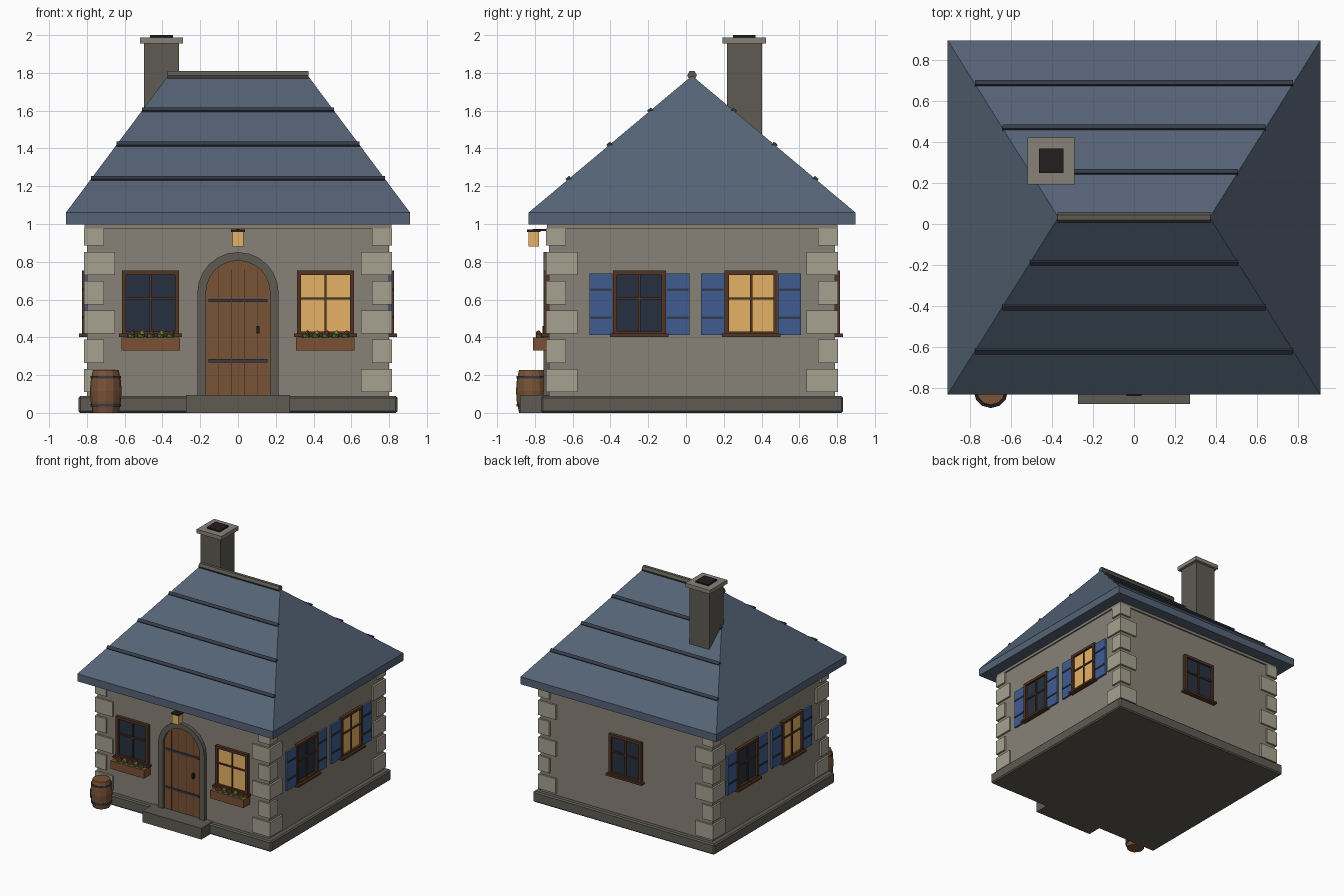
import bpy, bmesh, math
from mathutils import Matrix, Vector

if "Cube" in bpy.data.objects:
    bpy.data.objects.remove(bpy.data.objects["Cube"])

COL = dict(wall=(.25, .225, .185), stone=(.11, .105, .085), quoin=(.38, .36, .28),
           roof=(.09, .125, .18), trim=(.035, .045, .065), door=(.19, .085, .035),
           frame=(.085, .035, .018), glass=(.02, .03, .05), lit=(.78, .45, .13),
           shutter=(.05, .11, .28), dark=(.015, .013, .013), leaf=(.05, .16, .04),
           red=(.5, .04, .03), yellow=(.7, .45, .06), box=(.2, .08, .035))
MATS = {}
for key, rgb in COL.items():
    MATS[key] = bpy.data.materials.new(key)
    MATS[key].diffuse_color = (*rgb, 1)

CY = 0.032  # centre line of the house in y


def finish(name, bm, mat, M=Matrix()):
    bm.transform(M)
    bmesh.ops.recalc_face_normals(bm, faces=bm.faces)
    me = bpy.data.meshes.new(name)
    bm.to_mesh(me)
    bm.free()
    me.materials.append(MATS[mat])
    ob = bpy.data.objects.new(name, me)
    bpy.context.collection.objects.link(ob)
    return ob


def boxes(name, mat, items, M=Matrix(), bevel=0):
    """One object from boxes given as (x0, x1, y0, y1, z0, z1)."""
    bm = bmesh.new()
    for x0, x1, y0, y1, z0, z1 in items:
        m = Matrix.Translation(((x0 + x1) / 2, (y0 + y1) / 2, (z0 + z1) / 2))
        bmesh.ops.create_cube(bm, size=1, matrix=m @ Matrix.Diagonal((x1 - x0, y1 - y0, z1 - z0, 1)))
    ob = finish(name, bm, mat, M)
    if bevel:
        mod = ob.modifiers.new("bevel", 'BEVEL')
        mod.width, mod.segments = bevel, 1
    return ob


def extrude_profile(name, mat, pts, y0, y1, M):
    bm = bmesh.new()
    f = bm.faces.new([bm.verts.new((x, y0, z)) for x, z in pts])
    r = bmesh.ops.extrude_face_region(bm, geom=[f])
    bmesh.ops.translate(bm, verts=[v for v in r['geom'] if isinstance(v, bmesh.types.BMVert)],
                        vec=(0, y1 - y0, 0))
    return finish(name, bm, mat, M)


def lathe(name, mat, profile, n, M):
    bm = bmesh.new()
    rings = [[bm.verts.new((r * math.cos(k * math.tau / n), r * math.sin(k * math.tau / n), z))
              for k in range(n)] for r, z in profile]
    for a, b in zip(rings, rings[1:]):
        for k in range(n):
            bm.faces.new((a[k], a[k - 1], b[k - 1], b[k]))
    bm.faces.new(rings[0])
    bm.faces.new(rings[-1])
    return finish(name, bm, mat, M)


# Face frames: local x runs right along the wall, local -y points outward
def face(x, y, deg):
    return Matrix.Translation((x, y, 0)) @ Matrix.Rotation(math.radians(deg), 4, 'Z')


FRONT, RIGHT = face(0, CY - .757, 0), face(.8, 0, 90)
BACK, LEFT = face(0, CY + .757, 180), face(-.8, 0, -90)

# Body
boxes("plinth", "stone", [(-.845, .845, CY - .8, CY + .8, 0, .09)], bevel=.01)
boxes("door_step", "stone", [(-.275, .275, -.88, -.72, 0, .094)])
boxes("walls", "wall", [(-.8, .8, CY - .757, CY + .757, .08, 1.02)])
boxes("wall_plate", "wall", [(-.812, .812, CY - .769, CY + .769, .975, 1.0)])

# Corner stones, alternating long and short
quoins = []
for sx in (-1, 1):
    for sy in (-1, 1):
        for i in range(6):
            s = .165 if i % 2 == 0 else .105
            xs = sorted((sx * .815, sx * (.815 - s)))
            ys = sorted((CY + sy * .772, CY + sy * (.772 - s)))
            z = .11 + i * .155
            quoins.append((*xs, *ys, z, min(z + .123, .976)))
boxes("corner_stones", "quoin", quoins)

# Hipped roof
EX, EY, RX, Z0, Z1, ZR = .911, .866, .37, .997, 1.06, 1.785
bm = bmesh.new()
corners = [(-EX, CY - EY), (EX, CY - EY), (EX, CY + EY), (-EX, CY + EY)]
lo = [bm.verts.new((*c, Z0)) for c in corners]
hi = [bm.verts.new((*c, Z1)) for c in corners]
ra, rb = bm.verts.new((-RX, CY, ZR)), bm.verts.new((RX, CY, ZR))
bm.faces.new(lo)
for k in range(4):
    j = (k + 1) % 4
    bm.faces.new((lo[k], lo[j], hi[j], hi[k]))
for f in ((hi[0], hi[1], rb, ra), (hi[1], hi[2], rb), (hi[2], hi[3], ra, rb), (hi[3], hi[0], ra)):
    bm.faces.new(f)
finish("roof", bm, "roof")
lathe("ridge_cap", "stone", [(.026, -.373), (.026, .373)], 6,
      Matrix.Translation((0, CY, 1.787)) @ Matrix.Rotation(math.pi / 2, 4, 'Y') @ Matrix.Rotation(math.pi / 2, 4, 'Z'))
slope = math.atan2(ZR - Z1, EY)
for side, s in (("front", -1), ("back", 1)):
    for i, t in enumerate((.255, .505, .755)):
        hx = RX + (EX - RX) * t
        M = Matrix.Translation((0, CY + s * EY * t, ZR - (ZR - Z1) * t)) @ Matrix.Rotation(-s * slope, 4, 'X')
        boxes(f"{side}_roof_batten_{i}", "trim", [(-hx, hx, -.013, .013, -.012, .011)], M)

# Chimney
boxes("chimney", "stone", [(-.498, -.312, .216, .402, 1.2, 1.96)])
boxes("chimney_cap", "wall", [(-.52, -.29, .194, .424, 1.955, 1.988)])
boxes("chimney_flue", "dark", [(-.465, -.345, .249, .369, 1.95, 2.0)])


def window(name, M, u, w, lit):
    h, b, t, z0, z1 = w / 2, .022, .025, .41, .753
    boxes(name + "_glass", "lit" if lit else "glass", [(u - h + .01, u + h - .01, -.008, .02, z0, z1 - .01)], M)
    boxes(name + "_frame", "frame", [
        (u - h, u - h + b, -t, .01, z0, z1), (u + h - b, u + h, -t, .01, z0, z1),
        (u - h, u + h, -t, .01, z1 - b, z1), (u - h, u + h, -t, .01, z0, z0 + b),
        (u - .006, u + .006, -.017, .01, z0, z1), (u - h, u + h, -.017, .01, .6, .612)], M)
    boxes(name + "_sill", "frame", [(u - h - .015, u + h + .015, -.042, .01, .403, .42)], M)


def shutters(name, M, u, w):
    for side, c in (("a", u - w / 2 - .063), ("b", u + w / 2 + .063)):
        boxes(f"{name}_shutter_{side}", "shutter", [(c - .062, c + .062, -.016, .01, .412, .738)], M)
        boxes(f"{name}_shutter_bars_{side}", "trim",
              [(c - .056, c + .056, -.022, 0, z - .006, z + .006) for z in (.503, .652)], M)


def ball(name, mat, co, r):
    bm = bmesh.new()
    bmesh.ops.create_icosphere(bm, subdivisions=1, radius=r)
    finish(name, bm, mat, FRONT @ Matrix.Translation(co))


# Front windows with flower boxes
for side, u, lit in (("left", -.463, False), ("right", .463, True)):
    name = f"front_{side}_window"
    window(name, FRONT, u, .302, lit)
    boxes(f"{side}_flower_box", "box", [(u - .155, u + .155, -.085, 0, .33, .398)], FRONT)
    for i in range(5):
        x = u + (i - 2) * .052
        ball(f"{side}_leaves_{i}", "leaf", (x, -.05, .405), .024)
        ball(f"{side}_flower_{i}", "yellow" if i % 2 else "red", (x + .008, -.056, .424), .014)

# Side and back windows
for name, M, sign, lit_i in (("right", RIGHT, 1, 1), ("left", LEFT, -1, 0)):
    for i, y in enumerate((-.247, .345)):
        window(f"{name}_window_{i}", M, sign * y, .28, i == lit_i)
        shutters(f"{name}_window_{i}", M, sign * y, .28)
window("back_window", BACK, 0, .302, False)


# Arched door and stone surround
def arch(r, n=12):
    return ([(-r, .09)] + [(-r * math.cos(math.pi * k / n), .636 + r * math.sin(math.pi * k / n))
                           for k in range(n + 1)] + [(r, .09)])


extrude_profile("door", "door", arch(.172), -.012, .02, FRONT)
extrude_profile("door_surround", "stone", arch(.215) + arch(.17)[::-1], -.03, .02, FRONT)
boxes("door_plank_joints", "frame",
      [(x - .002, x + .002, -.0135, 0, .092, .76) for x in (-.102, -.034, .034, .102)], FRONT)
boxes("door_straps", "trim", [(-.155, .155, -.02, 0, z - .009, z + .009) for z in (.275, .595)], FRONT)
boxes("door_handle", "dark", [(.099, .114, -.035, 0, .42, .46)], FRONT)

# Lantern over the door
boxes("lantern_glass", "lit", [(-.029, .029, -.835, -.777, .88, .96)])
boxes("lantern_cap", "dark", [(-.036, .036, -.842, -.77, .958, .97)])
boxes("lantern_arm", "dark", [(-.008, .008, -.81, -.72, .962, .974)])

# Barrel with hoops
BARREL = Matrix.Translation((-.7, -.816, 0))
lathe("barrel", "door", [(.068, 0), (.08, .06), (.084, .115), (.08, .17), (.068, .228)], 12, BARREL)
for i, z in enumerate((.04, .188)):
    lathe(f"barrel_hoop_{i}", "trim", [(.081, z - .007), (.081, z + .007)], 12, BARREL)

for m in bpy.data.materials:
    if m.users and not m.is_grease_pencil:
        m.use_nodes = True
        m.node_tree.nodes["Principled BSDF"].inputs["Base Color"].default_value = m.diffuse_color
